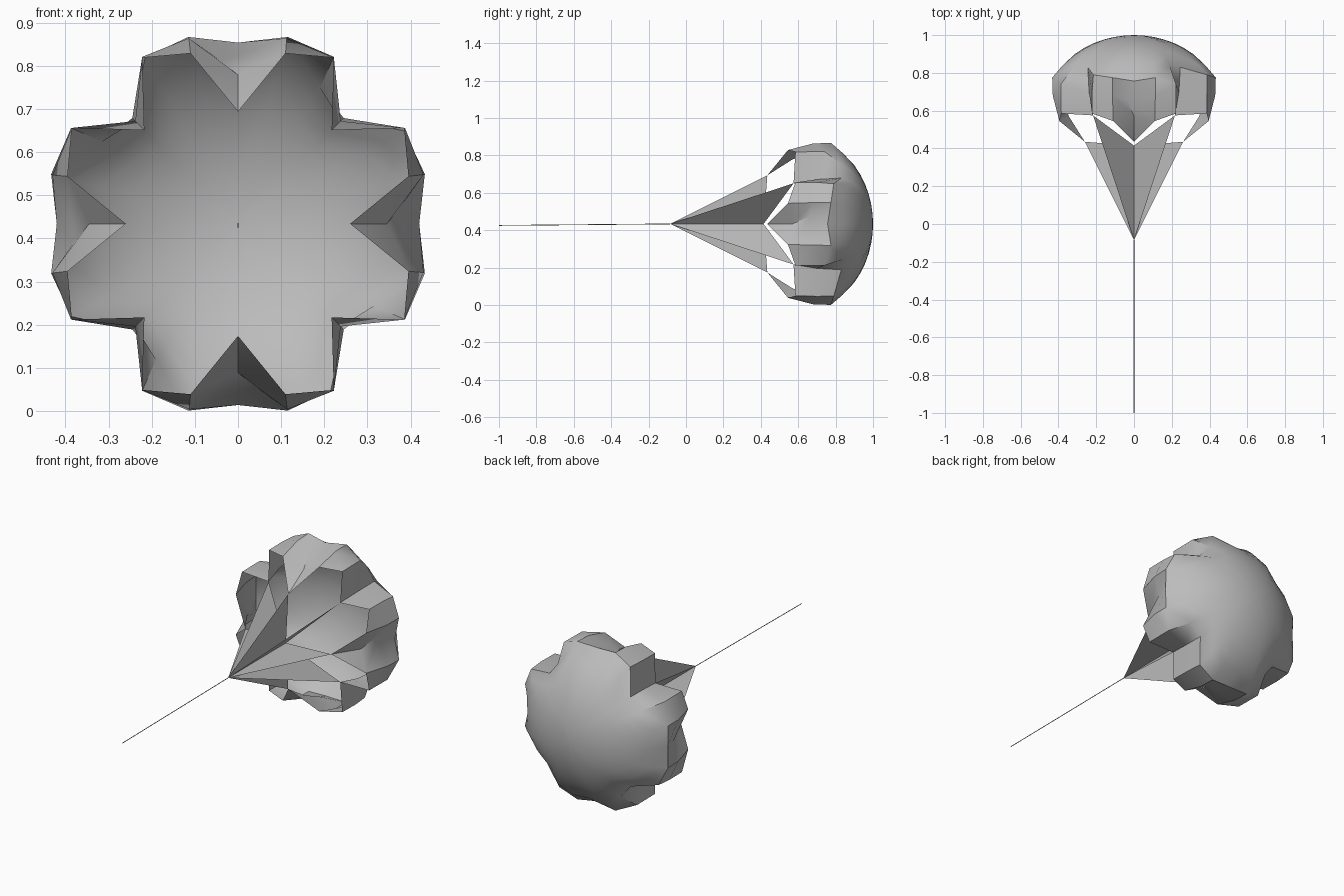
import bpy, bmesh
from math import sin, cos, pi, sqrt, hypot
from mathutils import Vector

cube = bpy.data.objects.get("Cube")
if cube:
    bpy.data.objects.remove(cube, do_unlink=True)

CENTRE = 0.434   # height of the canopy axis
R = 0.553        # dome curvature radius
RINGS = 8        # dome rings from crown to crease

grey = bpy.data.materials.new("canopy_grey")
grey.use_nodes = True
colour = (0.5, 0.5, 0.5, 1)
grey.diffuse_color = colour
grey.node_tree.nodes["Principled BSDF"].inputs["Base Color"].default_value = colour


def turned(u, v, y, k):
    """Point of one lobe (u sideways, v outwards), turned k quarter turns."""
    a = k * pi / 2
    return Vector((u * cos(a) + v * sin(a), y, CENTRE - u * sin(a) + v * cos(a)))


def make_object(name, bm, smooth=False):
    bmesh.ops.recalc_face_normals(bm, faces=bm.faces)
    mesh = bpy.data.meshes.new(name)
    bm.to_mesh(mesh)
    bm.free()
    mesh.materials.append(grey)
    obj = bpy.data.objects.new(name, mesh)
    bpy.context.collection.objects.link(obj)
    if smooth:
        bpy.ops.object.select_all(action='DESELECT')
        obj.select_set(True)
        bpy.context.view_layer.objects.active = obj
        bpy.ops.object.shade_smooth_by_angle(angle=0.65)
    return obj


# Skirt columns of one lobe: crease, middle, rim as (sideways, outwards, y)
left_edge = [(-.215, .386, .79), (-.222, .387, .70), (-.222, .385, .585)]
left_crown = [(-.115, .433, .775), (-.114, .43, .68), (-.11, .395, .545)]
valley = [(0, .42, .757), (-.04, .378, .66), (0, .345, .57)]
right_crown = [(.115, .433, .775), (.113, .43, .68), (.11, .395, .545)]
right_edge = [(.19, .315, .838), (.222, .387, .74), (.222, .385, .585)]
notch = [(.245, .245, .83), (.238, .238, .70), (.217, .217, .575)]
lobe = [left_edge, left_crown, valley, right_crown, right_edge, notch]
TIP = (0, .26, .435)


def sphere_y(r):
    return 1 - R + sqrt(R * R - r * r)


# Canopy: smooth dome, pleated skirt and four pointed flaps
bm = bmesh.new()
top = bm.verts.new((0, 1, CENTRE))
columns = []
for k in range(4):
    for column in lobe:
        u, v, yc = column[0]
        r = hypot(u, v)
        verts = [top]
        for i in range(1, RINGS):
            t = i / RINGS
            y = sphere_y(r * t) + (yc - sphere_y(r)) * t ** 10
            verts.append(bm.verts.new(turned(u * t, v * t, y, k)))
        verts += [bm.verts.new(turned(*p, k)) for p in column]
        columns.append(verts)
for i, a in enumerate(columns):
    b = columns[(i + 1) % len(columns)]
    bm.faces.new((top, a[1], b[1]))
    for j in range(1, len(a) - 1):
        bm.faces.new((a[j], a[j + 1], b[j + 1], b[j]))
for k in range(4):
    tip = bm.verts.new(turned(*TIP, k))
    left, mid, right = (columns[k * 6 + c][-1] for c in (1, 2, 3))
    bm.faces.new((left, tip, mid))
    bm.faces.new((mid, tip, right))
make_object("canopy", bm, smooth=True)

# Suspension webs: flat radial triangles from the knot to tips and notches
bm = bmesh.new()
knot = bm.verts.new((0, -.085, CENTRE))
hub = bm.verts.new((0, .415, CENTRE))
for k in range(4):
    for p in (TIP, notch[-1]):
        bm.faces.new((knot, bm.verts.new(turned(*p, k)), hub))
make_object("suspension_webs", bm)

# Tow line: thin rod sagging slightly towards its free end
start, end = Vector((0, -.085, CENTRE)), Vector((0, -1, CENTRE - .008))
axis = end - start
bm = bmesh.new()
bmesh.ops.create_cone(bm, cap_ends=True, segments=6, radius1=.002, radius2=.002,
                      depth=axis.length)
line = make_object("tow_line", bm)
line.location = (start + end) / 2
line.rotation_euler = axis.to_track_quat('Z', 'Y').to_euler()
